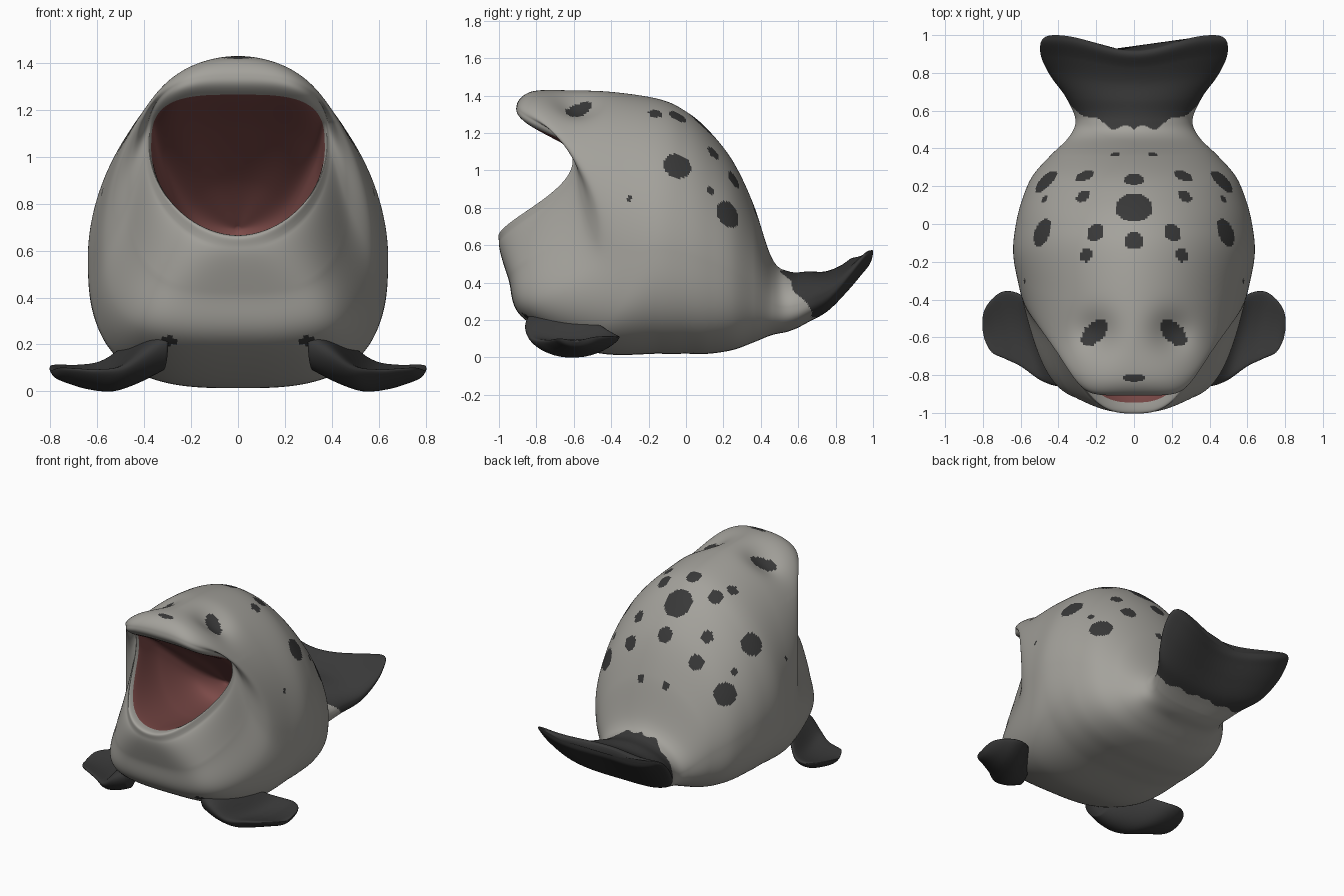
import bpy, bmesh, math
from mathutils import Vector
from mathutils.bvhtree import BVHTree

if "Cube" in bpy.data.objects:
    bpy.data.objects.remove(bpy.data.objects["Cube"])


def material(name, r, g, b):
    m = bpy.data.materials.new(name)
    m.diffuse_color = (r, g, b, 1)
    m.use_nodes = True
    m.node_tree.nodes["Principled BSDF"].inputs["Base Color"].default_value = m.diffuse_color
    return m


GREY = material("grey skin", 0.37, 0.36, 0.33)
DARK = material("charcoal skin", 0.04, 0.04, 0.04)
RED = material("mouth red", 0.20, 0.068, 0.064)


def spline(keys, sub):
    """Catmull-Rom interpolation through rows of numbers."""
    rows = []
    for i in range(len(keys) - 1):
        a, b = keys[max(i - 1, 0)], keys[i]
        c, d = keys[i + 1], keys[min(i + 2, len(keys) - 1)]
        for k in range(sub):
            t = k / sub
            rows.append([0.5 * (2 * q + (r - p) * t + (2 * p - 5 * q + 4 * r - s) * t * t
                                + (3 * q - p - 3 * r + s) * t ** 3)
                         for p, q, r, s in zip(a, b, c, d)])
    rows.append(list(keys[-1]))
    return rows


def loft(rings):
    """Closed skin through equal rings; returns bmesh and list of face bands."""
    bm = bmesh.new()
    vs = [[bm.verts.new(p) for p in ring] for ring in rings]
    n = len(rings[0])
    bands = []
    for a, b in zip(vs, vs[1:]):
        bands.append([bm.faces.new((a[j], a[(j + 1) % n], b[(j + 1) % n], b[j])) for j in range(n)])
    bm.faces.new(vs[0])
    bm.faces.new(vs[-1])
    bmesh.ops.recalc_face_normals(bm, faces=bm.faces)
    return bm, bands


def finish(bm, name, mats):
    for f in bm.faces:
        f.smooth = True
    me = bpy.data.meshes.new(name)
    bm.to_mesh(me)
    bm.free()
    for m in mats:
        me.materials.append(m)
    ob = bpy.data.objects.new(name, me)
    bpy.context.collection.objects.link(ob)
    return ob


def power(v, e):
    return math.copysign(abs(v) ** e, v)


# Rings from mouth back over the lips to the head:
# half width, top z, bottom z, widest z, side y, top y, bottom y, top and bottom squareness
front = [
    (.01, .70, .68, .69, -.13, -.13, -.13, 1, 1),
    (.20, .90, .57, .72, -.21, -.30, -.22, .8, 1),
    (.33, 1.11, .59, .92, -.42, -.58, -.52, .65, 1),
    (.37, 1.265, .665, 1.03, -.59, -.86, -.945, .6, 1.06),
    (.395, 1.35, .61, 1.03, -.595, -.905, -1.0, .72, 1),
    (.465, 1.42, .42, .84, -.55, -.83, -.95, .85, .72),
    (.57, 1.43, .21, .64, -.45, -.65, -.87, 1, .64),
    (.62, 1.42, .03, .57, -.28, -.40, -.50, 1.06, .66),
]
LIP = 3
# Rings of trunk and tail: half width, top z, bottom z, y
back = [
    (.64, 1.38, .02, -.14), (.625, 1.315, .02, 0), (.595, 1.215, .02, .12),
    (.54, 1.05, .04, .25), (.445, .82, .08, .36), (.345, .53, .12, .46),
    (.31, .46, .14, .55), (.36, .46, .19, .67), (.44, .46, .24, .78),
    (.49, .49, .33, .88), (.495, .53, .41, .955), (.47, .53, .45, .99), (.43, .515, .485, 1.0),
]
keys = front + [(w, t, b, b + .41 * (t - b), y, y, y, 1.08, .7) for w, t, b, y in back]
SUB, N = 17, 280

rings = []
for i, (w, zt, zb, zm, ys, yt, yb, et, eb) in enumerate(spline(keys, SUB)):
    ring = []
    curve = 3 + min(max(i / SUB - LIP - 1, 0), 1) * 1.5    # rounder jaw, squarer chest
    for j in range(N):
        a = 2 * math.pi * j / N
        c, s = math.cos(a), math.sin(a)
        e = et if s > 0 else eb
        side = abs(c) ** (4 if s > 0 else curve)
        x = w * power(c, e)
        z = zm + ((zt - zm) if s > 0 else (zm - zb)) * power(s, e)
        y = ys * side + (yt if s > 0 else yb) * (1 - side)
        # fluke notch and upward sweep
        f = min(max((y - .6) / .4, 0), 1)
        z += .1 * f * x * x / .25
        y -= .08 * f * (.5 + .5 * math.cos(min(1, abs(x) / .42) * math.pi))
        ring.append(Vector((x, y, z)))
    rings.append(ring)

# Eye sockets pressed into the head
for ring in rings[(LIP + 1) * SUB:]:
    for p in ring:
        if p.z > 1.15:
            d2 = (abs(p.x) - .21) ** 2 + (p.y + .58) ** 2
            p.z -= .06 * math.exp(-d2 / .013)

bm, bands = loft(rings)
outer = [f for band in bands[LIP * SUB:] for f in band]
for band in bands[:LIP * SUB]:
    for f in band:
        f.material_index = 2
bm.faces.ensure_lookup_table()
for f in bm.faces[-2:]:
    f.material_index = 2 if f.calc_center_median().y < 0 else 1

# Spots: position near the skin, radius (mirrored)
spots = [(0, .1, 1.25, .10), (0, .24, 1.07, .055), (0, -.08, 1.38, .05),
         (.20, -.05, 1.28, .05), (.25, -.165, 1.30, .038), (.26, .13, 1.08, .041),
         (.26, .255, .95, .051), (.45, -.06, 1.0, .077), (.44, .2, .75, .077),
         (.10, .36, .78, .028), (.44, .105, .87, .024), (.63, -.31, .86, .016),
         (.30, -.87, .19, .032)]
tree = BVHTree.FromBMesh(bm)
marks = []
for x, y, z, r in spots:
    for sx in (1, -1):
        marks.append((tree.find_nearest(Vector((x * sx, y, z)))[0], r * r))

for f in outer:
    p = f.calc_center_median()
    ax = abs(p.x)
    dark = any((p - c).length_squared < r2 for c, r2 in marks)
    # eyes and nose
    if p.z > 1.2 and p.y < -.4:
        u, v = (ax - .21 + p.y + .575) * .707, (ax - .21 - p.y - .575) * .707
        dark |= (u / .05) ** 2 + (v / .085) ** 2 < 1
        dark |= (p.x / .055) ** 2 + ((p.y + .815) / .02) ** 2 < 1
    # tail flukes
    edge = .50 + .7 * max(.48 - p.z, 0) + .012 * math.sin(ax * 40)
    dark |= p.y > edge
    if dark:
        f.material_index = 1
finish(bm, "body", [GREY, DARK, RED])

# Front flippers: x, y, z, half chord, half thickness
sections = [(.32, -.74, .18, .11, .09), (.43, -.68, .12, .19, .085), (.54, -.605, .05, .235, .05),
            (.64, -.555, .045, .21, .036), (.72, -.555, .06, .165, .028),
            (.775, -.575, .075, .11, .02), (.797, -.585, .085, .03, .004)]
chord = Vector((.2, .95, .05))
for sx, name in ((1, "right_flipper"), (-1, "left_flipper")):
    rings = []
    for x, y, z, h, t in spline(sections, 6):
        ring = []
        for j in range(40):
            a = 2 * math.pi * j / 40
            cup = .25 * h * math.cos(a) ** 2
            p = Vector((x, y, z + cup)) + chord * h * math.cos(a) + Vector((0, 0, t * math.sin(a)))
            ring.append(Vector((p.x * sx, p.y, max(p.z, 0))))
        rings.append(ring)
    fbm, _ = loft(rings)
    finish(fbm, name, [DARK])
